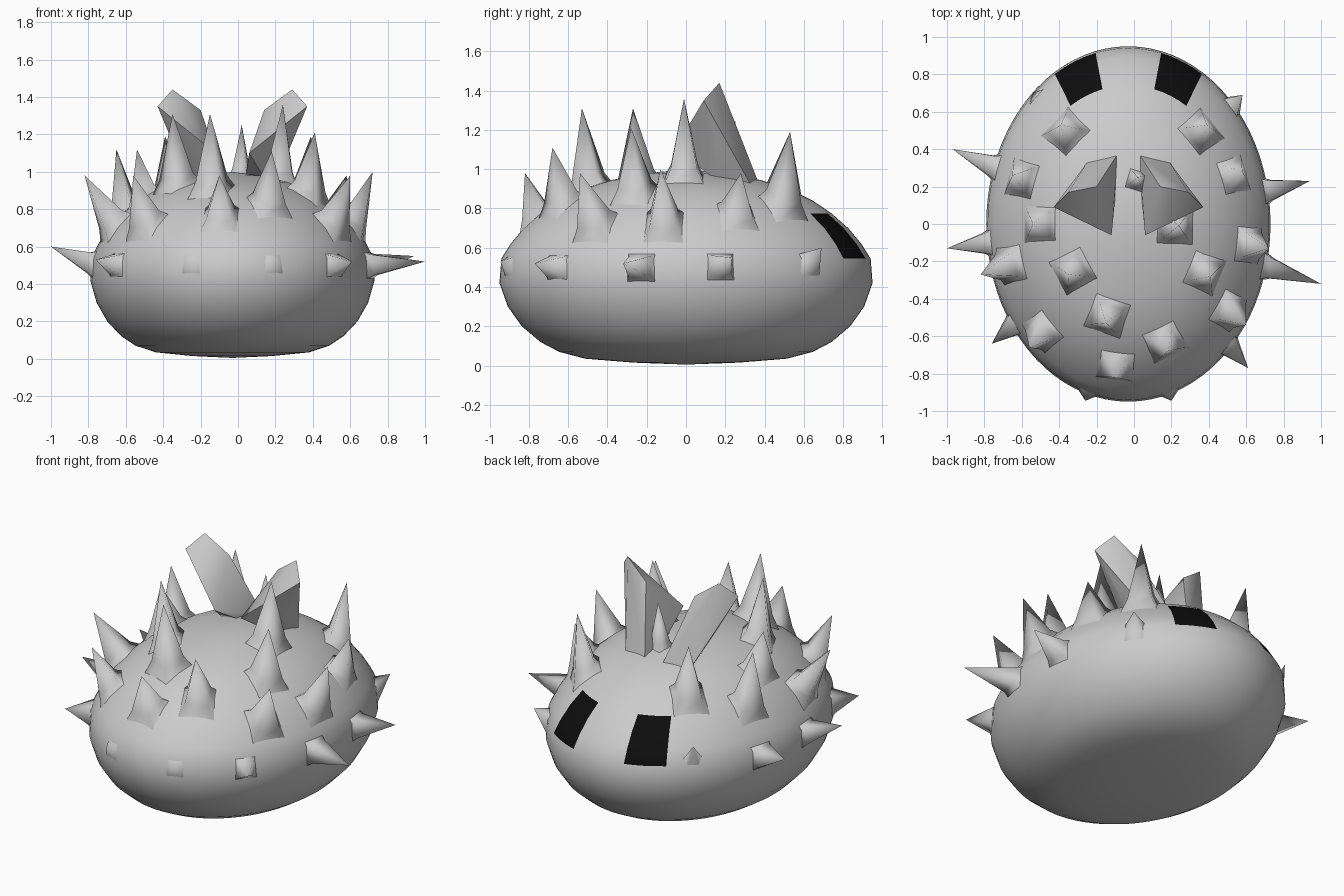
import bpy, bmesh, math
from mathutils import Vector

if "Cube" in bpy.data.objects:
    bpy.data.objects.remove(bpy.data.objects["Cube"])

CX, RX, RY = -0.03, 0.76, 0.95


def material(name, rgb):
    m = bpy.data.materials.new(name)
    m.diffuse_color = (*rgb, 1)
    m.use_nodes = True
    m.node_tree.nodes["Principled BSDF"].inputs["Base Color"].default_value = m.diffuse_color
    return m


GREY = material("pale grey", (0.6, 0.6, 0.6))
BLACK = material("black", (0.004, 0.004, 0.004))


def finish(bm, name, mats, angle):
    bmesh.ops.recalc_face_normals(bm, faces=bm.faces[:])
    me = bpy.data.meshes.new(name)
    bm.to_mesh(me)
    bm.free()
    for m in mats:
        me.materials.append(m)
    ob = bpy.data.objects.new(name, me)
    bpy.context.collection.objects.link(ob)
    bpy.ops.object.select_all(action='DESELECT')
    ob.select_set(True)
    bpy.context.view_layer.objects.active = ob
    bpy.ops.object.shade_smooth_by_angle(angle=math.radians(angle))
    return ob


# Body profile: height, radius as a fraction of the widest ring
PROFILE = [(0.015, 0.28), (0.035, 0.54), (0.07, 0.68), (0.12, 0.78), (0.2, 0.88),
           (0.3, 0.955), (0.42, 1.0), (0.545, 0.99), (0.62, 0.94), (0.7, 0.87),
           (0.775, 0.78), (0.84, 0.68), (0.9, 0.55), (0.945, 0.4), (0.98, 0.2)]
UPPER = [p for p in PROFILE if p[0] >= 0.42] + [(1.0, 0.0)]


def height_at(rho):
    for (z0, r0), (z1, r1) in zip(UPPER, UPPER[1:]):
        if r1 <= rho <= r0:
            return z0 + (z1 - z0) * (r0 - rho) / (r0 - r1)
    return 0.45


# Body, with the two eye patches coloured on its rear faces
SEG = 80
bm = bmesh.new()
rings = []
for z, r in PROFILE:
    rings.append([bm.verts.new((CX + RX * r * math.sin(a), RY * r * math.cos(a), z))
                  for a in (2 * math.pi * i / SEG for i in range(SEG))])
for k, (lo, hi) in enumerate(zip(rings, rings[1:])):
    for i in range(SEG):
        j = (i + 1) % SEG
        f = bm.faces.new((lo[i], lo[j], hi[j], hi[i]))
        in_eye = 3 <= min(i, SEG - 1 - i) <= 6
        if in_eye and 0.54 < PROFILE[k][0] < 0.77:
            f.material_index = 1
for ring, z in ((rings[0], 0.005), (rings[-1], 1.0)):
    pole = bm.verts.new((CX, 0, z))
    for i in range(SEG):
        bm.faces.new((ring[i], ring[(i + 1) % SEG], pole))
finish(bm, "body", [GREY, BLACK], 60)


# Spikes: four-sided, flared at the foot, seated on the body surface
def spike(name, tip, low=False, half=0.085):
    tip = Vector(tip)
    u, v = (tip.x - CX) / RX, tip.y / RY
    rho = math.hypot(u, v)
    r = 0.97 if low else min(0.93 * rho, 0.86)
    z = 0.5 if low else height_at(r)
    foot = Vector((CX + RX * r * u / rho, RY * r * v / rho, z))
    n = Vector(((foot.x - CX) / RX ** 2, foot.y / RY ** 2, (z - 0.45) / 0.25)).normalized()
    side = Vector((0, 0, 1)).cross(n).normalized()
    up = n.cross(side)
    bm = bmesh.new()
    loops = []
    for t, w in ((0.0, 1.35), (0.14, 0.85)):
        c = foot.lerp(tip, t) - n * (0.03 if t == 0 else 0)
        loops.append([bm.verts.new(c + (side * a + up * b) * half * w)
                      for a, b in ((-1, -1), (1, -1), (1, 1), (-1, 1))])
    top = bm.verts.new(tip)
    for i in range(4):
        j = (i + 1) % 4
        bm.faces.new((loops[0][i], loops[0][j], loops[1][j], loops[1][i]))
        bm.faces.new((loops[1][i], loops[1][j], top))
    finish(bm, name, [GREY], 100)


UPPER_TIPS = [(-0.82, -0.27, 0.98), (-0.65, 0.26, 1.12), (-0.56, -0.66, 0.98),
              (-0.35, -0.27, 1.31), (-0.15, -0.53, 1.31), (-0.1, -0.82, 0.98),
              (0.18, -0.68, 1.11), (0.41, -0.28, 1.21), (0.24, -0.01, 1.36),
              (0.02, 0.25, 1.25), (-0.39, 0.53, 1.19), (0.39, 0.53, 1.19),
              (0.60, -0.54, 0.98), (0.72, -0.13, 1.0), (0.58, 0.28, 0.98),
              (-0.54, 0.0, 1.12)]
for i, t in enumerate(UPPER_TIPS):
    spike(f"upper_spike_{i + 1}", t, half=0.045 if t[1] == 0.25 else 0.08)

LOWER_TIPS = [(-0.97, 0.40, 0.58), (-1.0, -0.13, 0.6), (-0.76, -0.64, 0.53),
              (0.94, 0.23, 0.55), (1.0, -0.32, 0.52), (0.61, -0.77, 0.52),
              (0.58, 0.69, 0.6), (-0.54, 0.7, 0.66),
              (-0.26, -0.945, 0.53), (0.2, -0.945, 0.53)]
for i, t in enumerate(LOWER_TIPS):
    spike(f"side_spike_{i + 1}", t, low=True, half=0.065)

# Ears: faceted leaves leaning outward, mirrored about the body centre
EAR = [(0.32, 0.17, 1.44), (0.40, 0.09, 1.35), (0.09, -0.06, 1.10), (0.17, 0.2, 1.33),
       (0.06, 0.37, 0.93), (0.22, 0.33, 0.92), (0.07, 0.15, 0.97), (0.18, 0.15, 0.95),
       (0.33, 0.14, 1.2)]
for name, s in (("left_ear", -1), ("right_ear", 1)):
    bm = bmesh.new()
    for x, y, z in EAR:
        bm.verts.new((CX + s * x, y, z))
    bmesh.ops.convex_hull(bm, input=bm.verts[:])
    finish(bm, name, [GREY], 50)
